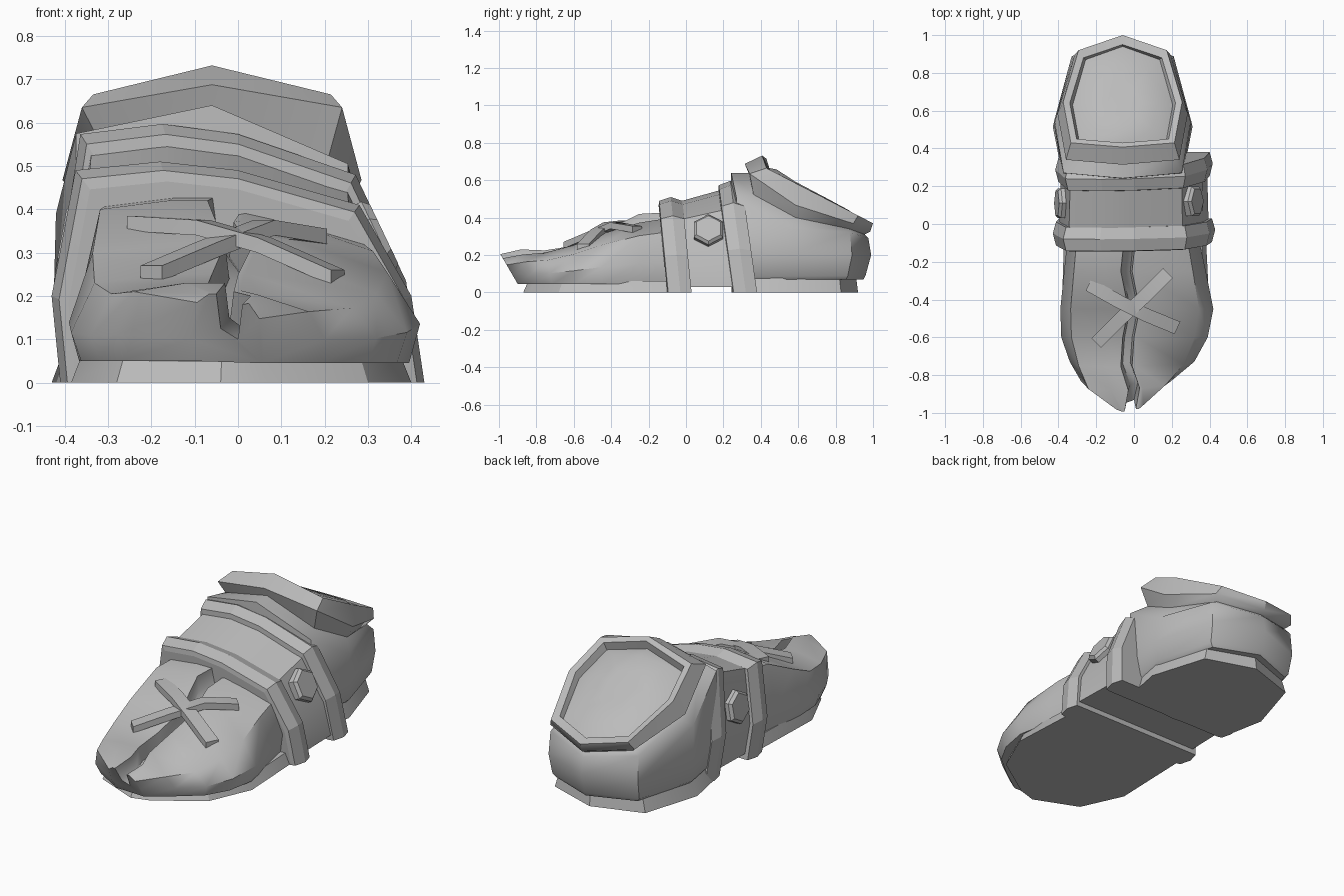
import bpy, bmesh, math
from mathutils import Vector

cube = bpy.data.objects.get("Cube")
if cube:
    bpy.data.objects.remove(cube, do_unlink=True)

grey = bpy.data.materials.new("plain grey")
grey.use_nodes = True
GREY = (0.5, 0.5, 0.5, 1)
grey.diffuse_color = GREY
grey.node_tree.nodes["Principled BSDF"].inputs["Base Color"].default_value = GREY


def loft(name, rings, angle=30):
    """Skin a run of equal closed rings and cap both ends."""
    bm = bmesh.new()
    loops = [[bm.verts.new(p) for p in ring] for ring in rings]
    n = len(loops[0])
    for a, b in zip(loops, loops[1:]):
        for i in range(n):
            j = (i + 1) % n
            bm.faces.new((a[i], a[j], b[j], b[i]))
    bm.faces.new(loops[0])
    bm.faces.new(loops[-1])
    bmesh.ops.recalc_face_normals(bm, faces=bm.faces)
    mesh = bpy.data.meshes.new(name)
    bm.to_mesh(mesh)
    bm.free()
    obj = bpy.data.objects.new(name, mesh)
    bpy.context.collection.objects.link(obj)
    mesh.materials.append(grey)
    bpy.ops.object.select_all(action='DESELECT')
    obj.select_set(True)
    bpy.context.view_layer.objects.active = obj
    bpy.ops.object.shade_smooth_by_angle(angle=math.radians(angle))
    return obj


# Toe upper: two halves with a seam groove between them
def toe_section(y, xl, xr, zl, zr, g):
    lean = max(0, (-0.6 - y) / 0.4) * 0.6
    inner = max(xl * .6, g - .12)
    left = [(xl * .94, .05), (xl, .05 + (zl - .05) * .33),
            (xl * .86, zl - .02), (min(inner, g - .04), zl), (g - .03, zl),
            (g - .02, zl - .08)]
    right = [(g + .02, zr - .08), (g + .03, zr), (g + .045, zr + .003),
             (xr * .82, zr * .82), (xr, .05 + (zr - .05) * .33), (xr * .94, .045)]
    return [(x, y + lean * (.2 - z), z) for x, z in left + right]


TOE = [(-.06, -.35, .34, .43, .40, -.02), (-.25, -.37, .38, .42, .37, -.04),
       (-.45, -.39, .42, .32, .31, 0), (-.6, -.385, .39, .25, .25, -.03),
       (-.75, -.34, .32, .225, .21, -.04), (-.87, -.28, .2, .23, .2, 0),
       (-.99, -.11, .06, .205, .18, -.02)]
loft("toe_upper", [toe_section(*s) for s in TOE], 48)

# Toe sole
SOLE = [(-.37, -.06), (-.385, -.54), (-.28, -.77), (-.04, -.87),
        (.06, -.84), (.3, -.68), (.4, -.45), (.38, -.06)]
loft("toe_sole", [[(x, y, 0) for x, y in SOLE],
                  [(x * .94, y * .97, .06) for x, y in SOLE]])

# Arch outline shared by the instep and both bands
ARCH = [(-.41, 0), (-.43, .2), (-.375, .49), (-.18, .51),
        (0, .49), (.28, .41), (.4, .2), (.43, 0)]


def arch(y, sx, sz, lean, base=0):
    return [(x * sx, y - lean * z * sz, max(base, z * sz)) for x, z in ARCH]


loft("instep", [arch(-.03, .92, .93, .1, .03), arch(.3, .9, 1.1, .12, .03)])


def band(name, y, sx, sz, lean):
    steps = [(0, .91), (.005, .96), (.07, 1), (.13, .96), (.13, .91)]
    loft(name, [arch(y + d, sx * s, sz * s, lean) for d, s in steps], 8)


band("front_band", -.1, 1, 1, .1)
band("rear_band", .25, .97, 1.17, .14)

# Heel: stacked tilted rings from the sole up over the collar to the padded top
PLAN = [(0, -.04), (.87, 0), (1, .38), (.74, .86), (0, 1),
        (-.74, .86), (-1, .38), (-.87, 0)]


def heel_ring(half, front, back, zf, zb, bow=0, tilt=0, sag=0):
    ring = [[-.06 + u * half, front + (back - front) * v,
             zf + (zb - zf) * v - tilt * u * (1 - v)] for u, v in PLAN]
    ring[0][2] += bow
    for side in (2, 6):
        ring[side][2] -= sag
    return ring


loft("heel_sole", [heel_ring(.37, .27, .92, 0, 0), heel_ring(.34, .27, .91, .08, .08)])
loft("heel_cup", [heel_ring(*r) for r in (
    (.33, .28, .95, .06, .07), (.355, .28, .96, .085, .09),
    (.365, .26, .99, .2, .2),
    (.36, .27, .975, .54, .29, .09, .04, .08),
    (.31, .36, .955, .55, .31, .08, .03, .04),
    (.345, .34, .985, .635, .325, .04, 0, .05),
    (.315, .43, 1.0, .665, .37, .055),
    (.28, .45, .95, .65, .385, .055), (.265, .44, .94, .61, .365, .05),
    (.18, .5, .87, .63, .44, .02), (.08, .58, .75, .595, .505))], 42)


# Hexagonal studs on the instep
def stud(name, centre, normal):
    n = Vector(normal).normalized()
    side = Vector((0, 1, 0))
    up = n.cross(side)

    def ring(radius, depth):
        return [Vector(centre) + n * depth + radius *
                (side * math.sin(a) + up * math.cos(a))
                for a in (i * math.pi / 3 for i in range(6))]
    loft(name, [ring(.09, -.05), ring(.09, .015), ring(.075, .03)])


stud("left_stud", (.31, .12, .33), (.9, 0, .43))
stud("right_stud", (-.38, .11, .32), (-.98, 0, .18))


# Crossed lace straps
def strap(name, path, width=.036, thick=.035):
    pts = [Vector(p) for p in path]
    flat = pts[-1] - pts[0]
    side = Vector((-flat.y, flat.x, 0)).normalized() * width
    drop = Vector((0, 0, thick))
    loft(name, [(p - side, p + side, p + side - drop, p - side - drop)
                for p in pts])


strap("upper_lace", [(-.24, -.32, .385), (-.08, -.41, .375),
                     (.06, -.48, .335), (.23, -.55, .26)])
strap("lower_lace", [(.18, -.26, .355), (.06, -.38, .375),
                     (-.07, -.5, .325), (-.2, -.63, .27)])
